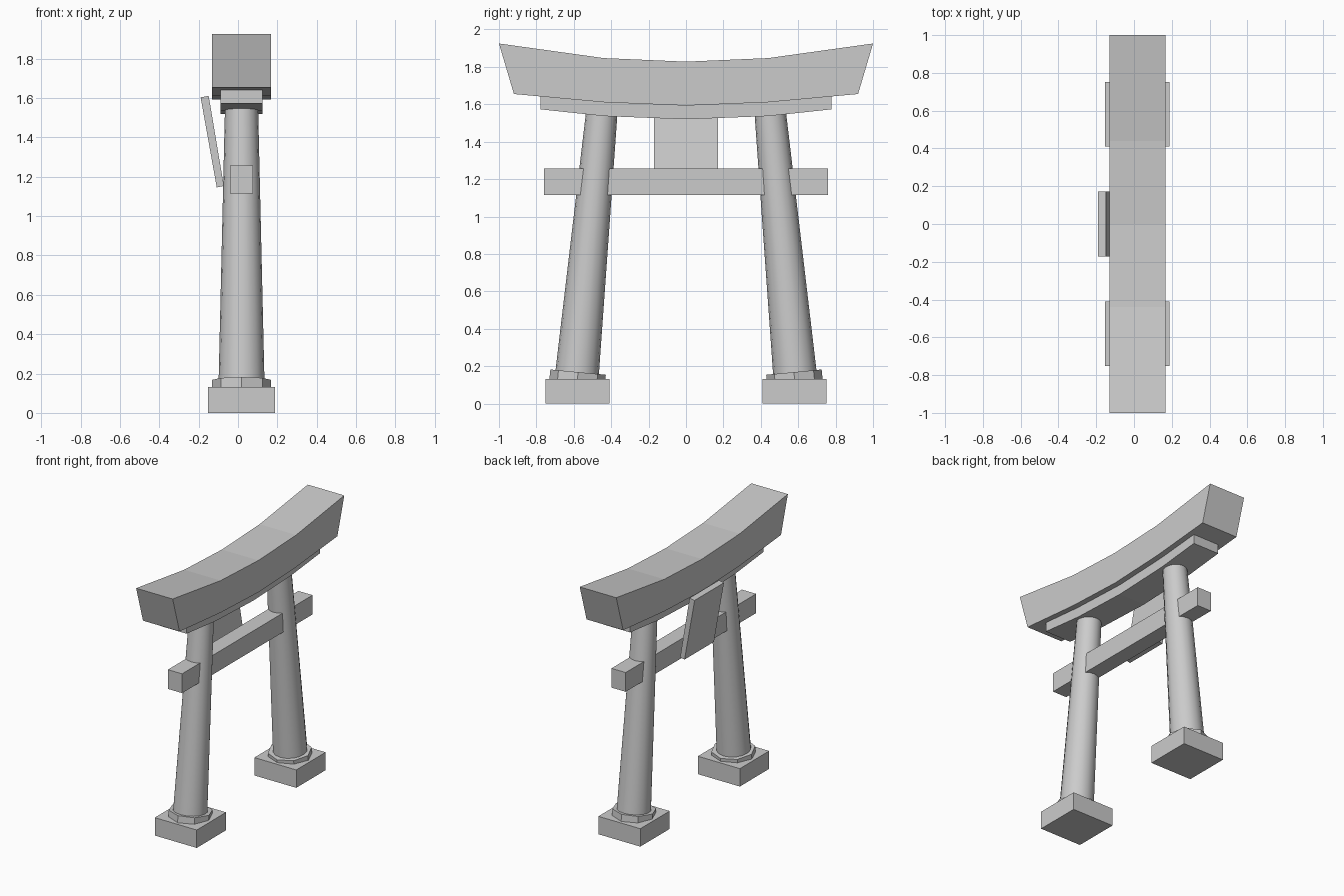
import bpy, bmesh
from mathutils import Vector

if "Cube" in bpy.data.objects:
    bpy.data.objects.remove(bpy.data.objects["Cube"])

CX = 0.018  # gate centre line (the plaque overhangs on -x)


def finish(name, bm, smooth=False):
    bmesh.ops.recalc_face_normals(bm, faces=bm.faces)
    mesh = bpy.data.meshes.new(name)
    bm.to_mesh(mesh)
    bm.free()
    obj = bpy.data.objects.new(name, mesh)
    bpy.context.collection.objects.link(obj)
    if smooth:
        bpy.ops.object.select_all(action='DESELECT')
        bpy.context.view_layer.objects.active = obj
        obj.select_set(True)
        bpy.ops.object.shade_smooth_by_angle(angle=0.6)
    return obj


def box(name, lo, hi):
    bm = bmesh.new()
    bmesh.ops.create_cube(bm, size=1)
    for v in bm.verts:
        v.co = Vector([(a + b) / 2 + c * (b - a) for a, b, c in zip(lo, hi, v.co)])
    return finish(name, bm)


def cone(name, p0, p1, r0, r1, sides, smooth):
    p0, p1 = Vector(p0), Vector(p1)
    bm = bmesh.new()
    bmesh.ops.create_cone(bm, cap_ends=True, segments=sides, radius1=r0,
                          radius2=r1, depth=(p1 - p0).length)
    tilt = Vector((0, 0, 1)).rotation_difference(p1 - p0).to_matrix()
    bmesh.ops.rotate(bm, verts=bm.verts, matrix=tilt)
    bmesh.ops.translate(bm, verts=bm.verts, vec=(p0 + p1) / 2)
    return finish(name, bm, smooth)


def curved_beam(name, half_width, top, bottom):
    """Half profiles run from the middle outwards and are mirrored in y."""
    full = lambda pts: [(-y, z) for y, z in pts[:0:-1]] + pts
    top, bottom = full(top), full(bottom)
    bm = bmesh.new()
    rings = [[bm.verts.new((CX + s * half_width, y, z)) for s, (y, z) in
              ((-1, b), (1, b), (1, t), (-1, t))] for t, b in zip(top, bottom)]
    for a, b in zip(rings, rings[1:]):
        for i in range(4):
            j = (i + 1) % 4
            bm.faces.new((a[i], a[j], b[j], b[i]))
    bm.faces.new(rings[0])
    bm.faces.new(rings[-1])
    return finish(name, bm)


# Leaning pillars with collars and foot blocks
for side, s in (("left", -1), ("right", 1)):
    box(f"{side}_foot_block", (CX - 0.171, s * 0.58 - 0.171, 0),
        (CX + 0.171, s * 0.58 + 0.171, 0.132))
    cone(f"{side}_collar", (CX, s * 0.583, 0.105), (CX, s * 0.577, 0.168),
         0.149, 0.149, 8, False)
    cone(f"{side}_pillar", (CX, s * 0.588, 0.10), (CX, s * 0.45, 1.56),
         0.118, 0.084, 16, True)

# Roof beam, under-beam and straight tie beam
curved_beam("roof_beam", 0.149,
            [(0, 1.828), (0.44, 1.847), (1.0, 1.925)],
            [(0, 1.593), (0.44, 1.611), (0.92, 1.655)])
curved_beam("under_beam", 0.107,
            [(0, 1.605), (0.44, 1.62), (0.778, 1.646)],
            [(0, 1.52), (0.44, 1.537), (0.778, 1.573)])
box("tie_beam", (CX - 0.058, -0.76, 1.115), (CX + 0.058, 0.76, 1.257))

# Tilted plaque
bm = bmesh.new()
outline = [(-0.19, 1.604), (-0.149, 1.611), (-0.072, 1.153), (-0.108, 1.146)]
face = bm.faces.new([bm.verts.new((x, -0.171, z)) for x, z in outline])
out = bmesh.ops.extrude_face_region(bm, geom=[face], use_keep_orig=True)
bmesh.ops.translate(bm, vec=(0, 0.342, 0),
                    verts=[g for g in out["geom"] if isinstance(g, bmesh.types.BMVert)])
finish("plaque", bm)
